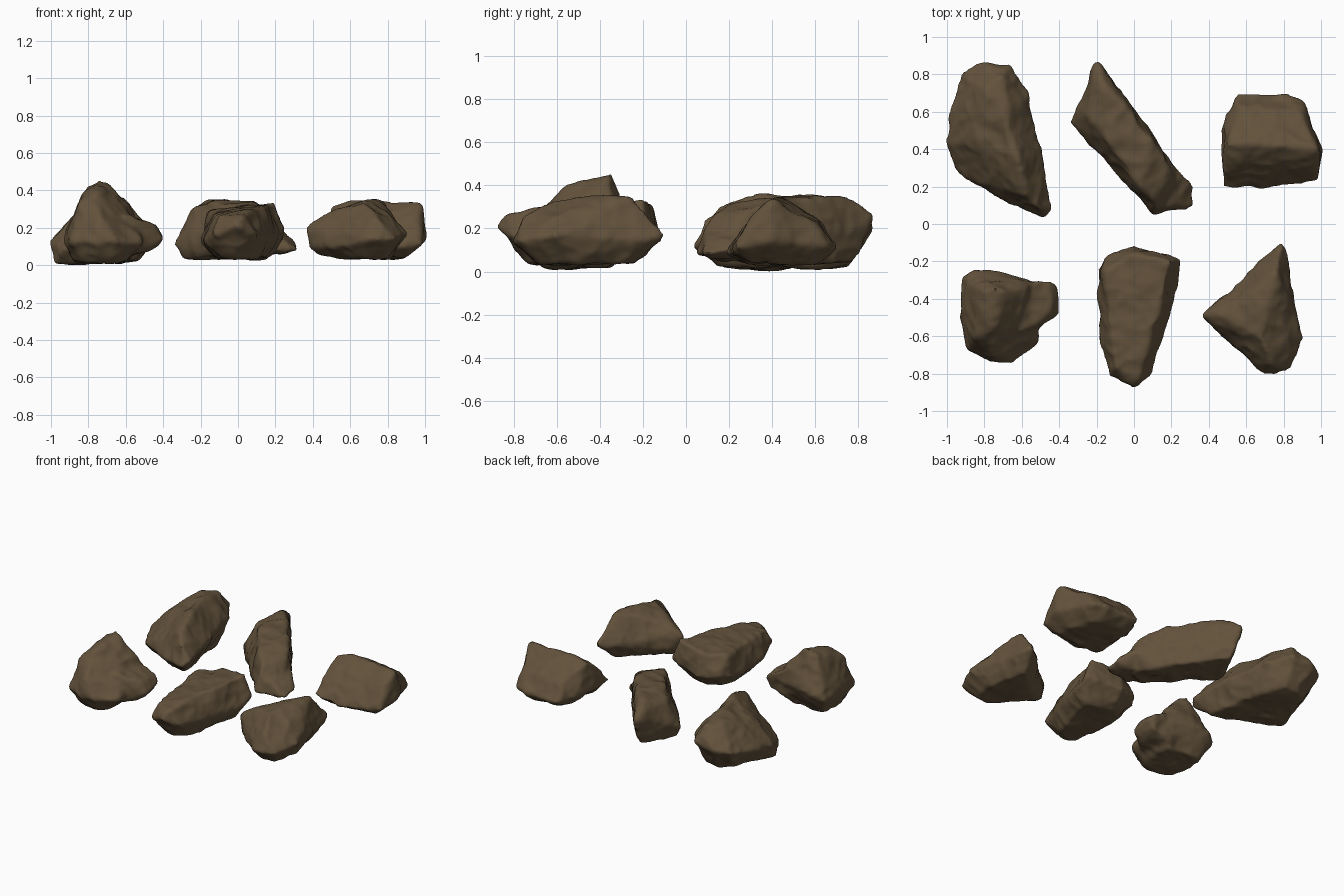
import bpy
import bmesh
from mathutils import Vector, noise

default_cube = bpy.data.objects.get("Cube")
if default_cube:
    bpy.data.objects.remove(default_cube, do_unlink=True)

# One earthy brown for every boulder
brown = bpy.data.materials.new("earth_brown")
brown.use_nodes = True
brown.diffuse_color = (0.125, 0.085, 0.045, 1)
shader = brown.node_tree.nodes["Principled BSDF"]
shader.inputs["Base Color"].default_value = brown.diffuse_color
shader.inputs["Roughness"].default_value = 0.9


def add_lump(bm, points):
    """Add the convex hull of points (given in hundredths) to the mesh."""
    verts = [bm.verts.new(Vector(p) / 100) for p in points]
    bmesh.ops.convex_hull(bm, input=verts)
    loose = [v for v in verts if not v.link_faces]
    bmesh.ops.delete(bm, geom=loose, context="VERTS")


def underside(rim, base, shrink):
    """Pull the rim inwards and lower it to make the resting face."""
    centre = sum((Vector(p) for p in rim), Vector()) / len(rim)
    ring = []
    for p in rim:
        q = centre.lerp(Vector(p), shrink)
        ring.append((q.x, q.y, base))
    return ring


def weather(mesh, seed):
    """Soften the hull, then add broad dents, chipped ridges and fine grain."""
    bm = bmesh.new()
    bm.from_mesh(mesh)
    for _ in range(3):
        bmesh.ops.smooth_vert(bm, verts=bm.verts, factor=0.5,
                              use_axis_x=True, use_axis_y=True, use_axis_z=True)
    bm.normal_update()
    shift = Vector((seed, seed * 2, seed * 3))
    moves = []
    for v in bm.verts:
        p = v.co + shift
        broad = noise.noise(p * 6) * 0.016
        chips = abs(noise.noise(p * 9 + shift)) * -0.016 + 0.005
        grain = noise.noise(p * 24) * 0.003
        moves.append(v.normal * (broad + chips + grain))
    for v, move in zip(bm.verts, moves):
        v.co += move
        v.co.z = max(v.co.z, 0)
    bm.to_mesh(mesh)
    bm.free()


def boulder(name, seed, rim, crest, base, shrink=0.65, extra=None):
    """Build a stone from its widest rim, its crest points and a base height."""
    bm = bmesh.new()
    add_lump(bm, rim + crest + underside(rim, base, shrink))
    if extra:
        add_lump(bm, extra)
    bmesh.ops.recalc_face_normals(bm, faces=bm.faces)
    mesh = bpy.data.meshes.new(name)
    bm.to_mesh(mesh)
    bm.free()
    obj = bpy.data.objects.new(name, mesh)
    bpy.context.collection.objects.link(obj)
    bpy.ops.object.select_all(action="DESELECT")
    obj.select_set(True)
    bpy.context.view_layer.objects.active = obj
    remesh = obj.modifiers.new("fuse", "REMESH")
    remesh.mode = "VOXEL"
    remesh.voxel_size = 0.014
    bpy.ops.object.modifier_apply(modifier=remesh.name)
    weather(obj.data, seed)
    obj.data.materials.clear()
    obj.data.materials.append(brown)
    bpy.ops.object.shade_smooth_by_angle(angle=0.9)


# Large ridged boulder, back row
boulder(
    "ridged_boulder", 1.3,
    rim=[(-98, 36, 1), (-100, 42, 12), (-98, 60, 14), (-93, 81, 18),
         (-82, 87, 20), (-66, 86, 22), (-57, 72, 20), (-50, 40, 18),
         (-44, 7, 15), (-48, 3, 11), (-62, 8, 10), (-77, 20, 8), (-94, 26, 8)],
    crest=[(-80, 70, 33), (-70, 79, 32), (-68, 55, 36), (-62, 35, 36),
           (-58, 15, 30), (-51, 8, 24), (-86, 45, 27)],
    base=2, shrink=0.72)

# Long flat topped slab, back row, with a foot at its low end
boulder(
    "long_boulder", 4.7,
    rim=[(-34, 54, 11), (-31, 60, 17), (-25, 77, 22), (-20, 87, 26),
         (-12, 78, 20), (10, 49, 16), (22, 30, 16), (24, 14, 10),
         (9, 6, 10), (3, 15, 10), (-12, 35, 9), (-30, 50, 7)],
    crest=[(-16, 76, 34), (-22, 78, 30), (-25, 58, 29), (-14, 44, 34),
           (4, 19, 31), (12, 11, 25), (8, 46, 34), (20, 28, 27)],
    base=4, shrink=0.8,
    extra=[(10, 4, 8), (22, 7, 7), (32, 9, 8), (32, 20, 10), (24, 28, 18),
           (10, 9, 22), (8, 25, 6), (20, 24, 5)])

# Gable shaped block, back row
boulder(
    "gabled_boulder", 8.1,
    rim=[(47, 19, 11), (70, 19, 8), (98, 23, 11), (100, 40, 14),
         (91, 66, 12), (80, 70, 11), (56, 69, 11), (48, 58, 12), (47, 38, 14)],
    crest=[(49, 42, 32), (62, 43, 35), (80, 42, 32), (98, 40, 33),
           (90, 60, 23), (55, 62, 23), (97, 32, 27), (50, 32, 26)],
    base=4)

# Peaked boulder with a side knob, front row
boulder(
    "peaked_boulder", 2.9,
    rim=[(-92, -28, 14), (-90, -42, 10), (-94, -54, 13), (-89, -67, 13),
         (-75, -74, 12), (-64, -75, 12), (-60, -67, 12), (-51, -64, 12),
         (-52, -30, 18), (-75, -25, 20), (-86, -25, 18)],
    crest=[(-81, -36, 42), (-68, -36, 43), (-74, -35, 45), (-76, -57, 39),
           (-60, -50, 29), (-58, -34, 32), (-85, -61, 34), (-74, -70, 25)],
    base=2,
    extra=[(-40, -33, 16), (-40, -48, 14), (-45, -30, 21), (-44, -48, 21),
           (-46, -50, 8), (-46, -32, 9), (-65, -30, 30), (-60, -58, 27),
           (-62, -33, 6), (-60, -60, 6)])

# Tapered flat topped boulder, front row
boulder(
    "tapered_boulder", 6.4,
    rim=[(-20, -24, 14), (-14, -16, 16), (0, -11, 14), (25, -19, 18),
         (25, -27, 14), (18, -48, 12), (12, -70, 13), (10, -80, 16),
         (0, -88, 21), (-13, -82, 17), (-18, -62, 13), (-19, -40, 12)],
    crest=[(-15, -25, 29), (0, -16, 31), (20, -19, 34), (15, -42, 31),
           (7, -65, 30), (-14, -50, 28), (3, -84, 26), (-11, -76, 27)],
    base=4)

# Pointed boulder with a broad spur on one side, front row
boulder(
    "pointed_boulder", 5.2,
    rim=[(37, -49, 9), (37, -49, 20), (46, -42, 18), (60, -29, 17),
         (73, -15, 16), (79, -10, 17), (82, -17, 14), (86, -38, 15),
         (91, -60, 17), (84, -78, 14), (70, -81, 14), (61, -73, 11),
         (47, -58, 10)],
    crest=[(76, -25, 34), (78, -14, 22), (72, -45, 35), (68, -62, 34),
           (74, -75, 26), (48, -49, 28), (60, -38, 32), (83, -60, 26)],
    base=4)
